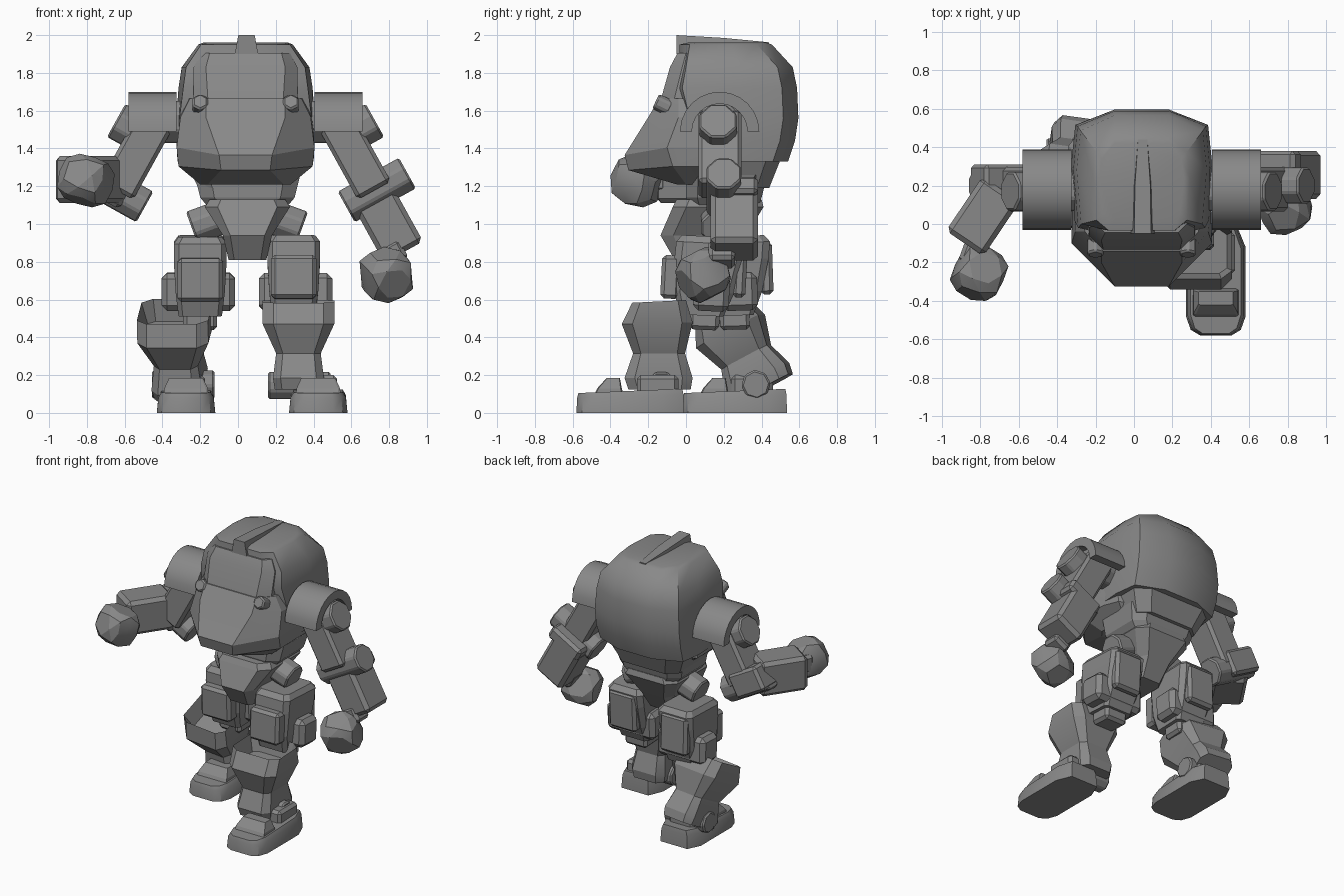
import bpy, bmesh, math
from mathutils import Vector, Matrix, Euler

if "Cube" in bpy.data.objects:
    bpy.data.objects.remove(bpy.data.objects["Cube"])

CX = 0.04  # centre line of the torso
grey = bpy.data.materials.new("armour grey")
grey.diffuse_color = (0.25, 0.25, 0.25, 1)
grey.use_nodes = True
grey.node_tree.nodes["Principled BSDF"].inputs["Base Color"].default_value = grey.diffuse_color


def finish(name, bm, loc=(0, 0, 0), rot=(0, 0, 0), bevel=0, smooth=30):
    bmesh.ops.recalc_face_normals(bm, faces=bm.faces)
    me = bpy.data.meshes.new(name)
    bm.to_mesh(me)
    bm.free()
    me.materials.append(grey)
    ob = bpy.data.objects.new(name, me)
    bpy.context.collection.objects.link(ob)
    ob.location = loc
    ob.rotation_euler = [math.radians(a) for a in rot]
    if bevel:
        m = ob.modifiers.new("chamfer", 'BEVEL')
        m.width, m.segments = bevel, 1
    if smooth:
        bpy.ops.object.select_all(action='DESELECT')
        ob.select_set(True)
        bpy.context.view_layer.objects.active = ob
        bpy.ops.object.shade_smooth_by_angle(angle=math.radians(smooth))
    return ob


def box(name, loc, size, rot=(0, 0, 0), bevel=0.02):
    bm = bmesh.new()
    bmesh.ops.create_cube(bm, size=1)
    bmesh.ops.scale(bm, vec=size, verts=bm.verts)
    return finish(name, bm, loc, rot, bevel, 0)


def disc(name, loc, r, length, rot=(0, 0, 0), sides=8):
    # prism whose axis is local x
    bm = bmesh.new()
    bmesh.ops.create_cone(bm, cap_ends=True, segments=sides, radius1=r, radius2=r, depth=length)
    turn = Matrix.Rotation(math.pi / 2, 4, 'Y') @ Matrix.Rotation(math.pi / sides, 4, 'Z')
    bmesh.ops.transform(bm, matrix=turn, verts=bm.verts)
    return finish(name, bm, loc, rot, 0.01, 0)


def loft(name, rings, loc=(0, 0, 0), rot=(0, 0, 0), smooth=30, cup=0):
    bm = bmesh.new()
    vs = [[bm.verts.new(p) for p in ring] for ring in rings]
    n = len(vs[0])
    for a, b in zip(vs, vs[1:]):
        for i in range(n):
            bm.faces.new((a[i], a[(i + 1) % n], b[(i + 1) % n], b[i]))
    bm.faces.new(vs[0])
    top = bm.faces.new(vs[-1])
    if cup:  # hollow out the open end
        bmesh.ops.recalc_face_normals(bm, faces=bm.faces)
        bmesh.ops.inset_region(bm, faces=[top], thickness=0.03)
        bmesh.ops.translate(bm, vec=(0, 0, -cup), verts=top.verts)
    return finish(name, bm, loc, rot, 0, smooth)


def octagon(z, hx, y0, y1, c=0.3, slope=0):
    # chamfered rectangle, optionally sloping up towards the back
    cx, cy = hx * c, (y1 - y0) * c / 2
    half = [(hx - cx, y0), (hx, y0 + cy), (hx, y1 - cy), (hx - cx, y1)]
    return [(sx * x, y, z + slope * y) for sx, part in ((1, half), (-1, half[::-1])) for x, y in part]


def shell_ring(z, yf, a, w1, y1, w, yb, ab=0.14, rise=0):
    half = [(a, yf, z), (w1, y1, z + rise), (w, (y1 + yb) / 2, z + rise),
            (w * 0.94, yb - 0.08, z), (ab, yb, z)]
    return half + [(-x, y, h) for x, y, h in reversed(half)]


# torso: rounded hood, face and snout
loft("torso_hood", [
    shell_ring(1.33, 0.02, 0.14, 0.34, 0.04, 0.36, 0.54),
    shell_ring(1.44, 0.0, 0.14, 0.35, 0.03, 0.367, 0.577),
    shell_ring(1.56, -0.02, 0.15, 0.35, 0.02, 0.367, 0.595),
    shell_ring(1.72, -0.06, 0.17, 0.33, -0.02, 0.355, 0.588),
    shell_ring(1.83, -0.03, 0.18, 0.315, 0.0, 0.338, 0.565),
    shell_ring(1.95, -0.035, 0.17, 0.235, 0.02, 0.25, 0.455),
    shell_ring(1.962, 0.02, 0.14, 0.2, 0.06, 0.22, 0.42)], (CX, 0, 0), smooth=40)
loft("face_plate", [
    shell_ring(1.60, -0.155, 0.19, 0.29, -0.07, 0.29, 0.3),
    shell_ring(1.67, -0.13, 0.2, 0.275, -0.06, 0.28, 0.3),
    shell_ring(1.83, -0.085, 0.21, 0.275, -0.02, 0.27, 0.3),
    shell_ring(1.905, -0.045, 0.19, 0.235, 0.0, 0.22, 0.3)], (CX, 0, 0), smooth=35)
loft("snout", [
    shell_ring(1.21, -0.05, 0.20, 0.24, 0.0, 0.24, 0.3),
    shell_ring(1.285, -0.305, 0.13, 0.355, -0.07, 0.35, 0.36, rise=0.02),
    shell_ring(1.365, -0.325, 0.14, 0.365, -0.10, 0.36, 0.36, rise=0.04),
    shell_ring(1.565, -0.2, 0.21, 0.345, -0.04, 0.355, 0.36),
    shell_ring(1.665, -0.14, 0.21, 0.295, -0.04, 0.325, 0.34)], (CX, 0, 0), smooth=10)
loft("torso_skirt", [octagon(1.19, 0.25, 0.0, 0.44), octagon(1.34, 0.32, 0.0, 0.5)], (CX, 0, 0), smooth=0)

# crest running back over the hood
loft("crest", [[(-h, y, z0), (h, y, z0), (h * t, y, z1), (-h * t, y, z1)]
               for y, h, z0, z1, t in ((-0.05, 0.062, 1.9, 2.0, 0.7),
                                       (0.2, 0.05, 1.93, 1.985, 0.8),
                                       (0.44, 0.03, 1.92, 1.962, 0.8))], (CX + 0.005, 0, 0), smooth=0)

# waist and pelvis
loft("waist", [octagon(1.08, 0.2, 0.02, 0.38), octagon(1.14, 0.25, 0.0, 0.4),
               octagon(1.26, 0.28, 0.0, 0.43)], (0.05, 0, 0), smooth=0)
loft("pelvis", [octagon(0.81, 0.1, -0.06, 0.24), octagon(0.94, 0.13, -0.135, 0.32),
                octagon(1.09, 0.225, -0.07, 0.41), octagon(1.13, 0.2, -0.05, 0.4)], (0.05, 0, 0), smooth=0)


def mirrored(s, x):
    return CX + s * (x - CX)


def fist(name, loc, rot):
    # rounded block
    bm = bmesh.new()
    bmesh.ops.create_icosphere(bm, subdivisions=2, radius=0.16)
    for v in bm.verts:
        v.co = [max(-h, min(h, c)) for c, h in zip(v.co, (0.125, 0.115, 0.125))]
    bmesh.ops.dissolve_limit(bm, angle_limit=0.05, verts=bm.verts, edges=bm.edges)
    finish(name, bm, loc, rot, 0, 25)


for s, side in ((1, "left"), (-1, "right")):
    tilt = (0, -29 * s, 0)
    X = lambda x: mirrored(s, x)
    # cheek bolts
    disc(side + "_cheek_bolt", (X(0.28), -0.12, 1.63), 0.048, 0.09, (0, 25, 90), 6)
    # half-round shoulder guard
    arc = [(0.21 * math.cos(math.pi * i / 12), 0.21 * math.sin(math.pi * i / 12)) for i in range(13)]
    arc += [(0.7 * y, 0.7 * z) for y, z in reversed(arc)]
    bm = bmesh.new()
    face = bm.faces.new([bm.verts.new((X(0.405), 0.178 + y, 1.49 + z)) for y, z in arc])
    ext = bmesh.ops.extrude_face_region(bm, geom=[face])
    bmesh.ops.translate(bm, vec=(s * 0.255, 0, 0),
                        verts=[v for v in ext["geom"] if isinstance(v, bmesh.types.BMVert)])
    finish(side + "_shoulder_guard", bm)
    disc(side + "_shoulder_axle", (X(0.44), 0.178, 1.54), 0.12, 0.3)
    # upper arm with its two joints
    disc(side + "_shoulder_joint", (X(0.62), 0.17, 1.49), 0.108, 0.24, tilt)
    box(side + "_upper_arm", (X(0.615), 0.18, 1.37), (0.2, 0.23, 0.44), tilt)
    disc(side + "_elbow_joint", (X(0.735), 0.2, 1.18), 0.1, 0.37, tilt)

# forearms and fists: one hanging, one held forward
box("left_forearm", (0.795, 0.255, 1.0), (0.235, 0.25, 0.34), (0, -29, 0), 0.025)
box("left_elbow_cuff", (0.735, 0.3, 1.15), (0.27, 0.16, 0.1), (0, -29, 0))
box("left_wrist", (0.82, 0.19, 0.84), (0.13, 0.14, 0.12), (0, -29, 0))
fist("left_fist", (0.785, 0.09, 0.73), (25, -12, 20))
box("right_forearm", (-0.785, 0.04, 1.235), (0.235, 0.34, 0.25), (0, 0, -34), 0.025)
box("right_elbow_cuff", (-0.7, 0.2, 1.22), (0.26, 0.22, 0.18), (0, 29, 0))
box("right_wrist", (-0.83, -0.15, 1.235), (0.13, 0.14, 0.13), (0, 0, -20))
fist("right_fist", (-0.805, -0.255, 1.23), (70, 10, -25))


def leg(side, s, thigh_x, thigh_y, lean, shank, shank_rot, rim, ankle, foot_x, toe_y, length):
    # hip joint and thigh blocks, placed about the thigh centre
    base = Vector((thigh_x, thigh_y, 0.74))
    spin = Euler((math.radians(lean), 0, 0)).to_matrix()

    def part(name, off, size, bevel=0.02):
        box(side + name, base + spin @ Vector((off[0] * s, off[1], off[2])), size, (lean, 0, 0), bevel)

    disc(side + "_hip_joint", (thigh_x - 0.04 * s, 0.17, 1.01), 0.098, 0.18, (0, 20 * s, 0))
    # tapered thigh shell with front and back plates
    loft(side + "_thigh", [octagon(z, hx, y0, y1, 0.2) for z, hx, y0, y1 in (
        (-0.225, 0.115, -0.12, 0.11), (-0.1, 0.13, -0.16, 0.16), (0.07, 0.14, -0.165, 0.2),
        (0.16, 0.14, -0.16, 0.21), (0.195, 0.115, -0.13, 0.18))], base, (lean, 0, 0), 0)
    part("_thigh_front_plate", (0, -0.18, -0.03), (0.24, 0.1, 0.23))
    part("_thigh_back_plate", (0.01, 0.185, 0.02), (0.22, 0.07, 0.28))
    part("_knee_core", (0, 0.01, -0.23), (0.18, 0.16, 0.14))
    part("_knee_block", (0.01, 0.04, -0.1), (0.39, 0.19, 0.2), 0.03)
    # flared shin with an open knee cuff
    loft(side + "_shin", [octagon(0, 0.125, -0.16, 0.17), octagon(0.06, 0.135, -0.18, 0.18),
                          octagon(0.19, 0.118, -0.135, 0.14),
                          octagon(0.35, 0.19, -0.195, 0.18, slope=rim * 0.5),
                          octagon(0.465, 0.19, -0.14, 0.145, slope=rim)],
         shank, shank_rot, 25, 0.12)
    # ankle and foot
    disc(side + "_ankle_joint", ankle, 0.078, 0.33, (shank_rot[0], 0, 0))
    box(side + "_ankle_block", (foot_x, ankle[1] - 0.02, 0.14), (0.2, 0.22, 0.12))
    y0 = toe_y
    sole = [(0.08, y0), (0.13, y0 + 0.03), (0.155, y0 + 0.1), (0.155, y0 + 0.46), (0.11, y0 + length)]
    sole = sole + [(-x, y) for x, y in reversed(sole)]
    yc = y0 + 0.29
    loft(side + "_foot", [[(x * k, yc + (y - yc) * k ** 0.2, z + (y - y0) * d) for x, y in sole]
                          for k, z, d in ((1, 0, 0), (0.94, 0.08, 0.03), (0.84, 0.105, 0.04))],
         (foot_x, 0, 0), smooth=35)
    loft(side + "_toe_step", [octagon(0.09, 0.12, y0 + 0.09, y0 + 0.25, 0.1),
                              octagon(0.13, 0.115, y0 + 0.11, y0 + 0.24, 0.1),
                              octagon(0.185, 0.09, y0 + 0.16, y0 + 0.23, 0.1)],
         (foot_x, 0, 0), smooth=0)


leg("left", 1, 0.295, 0.10, -3, (0.32, -0.145, 0.125), (0, 0, 0), 0.05,
    (0.325, -0.13, 0.145), 0.425, -0.58, 0.57)
leg("right", -1, -0.2, 0.24, 2, (-0.305, 0.405, 0.125), (28, 0, -8), 0,
    (-0.29, 0.37, 0.15), -0.275, -0.02, 0.555)
